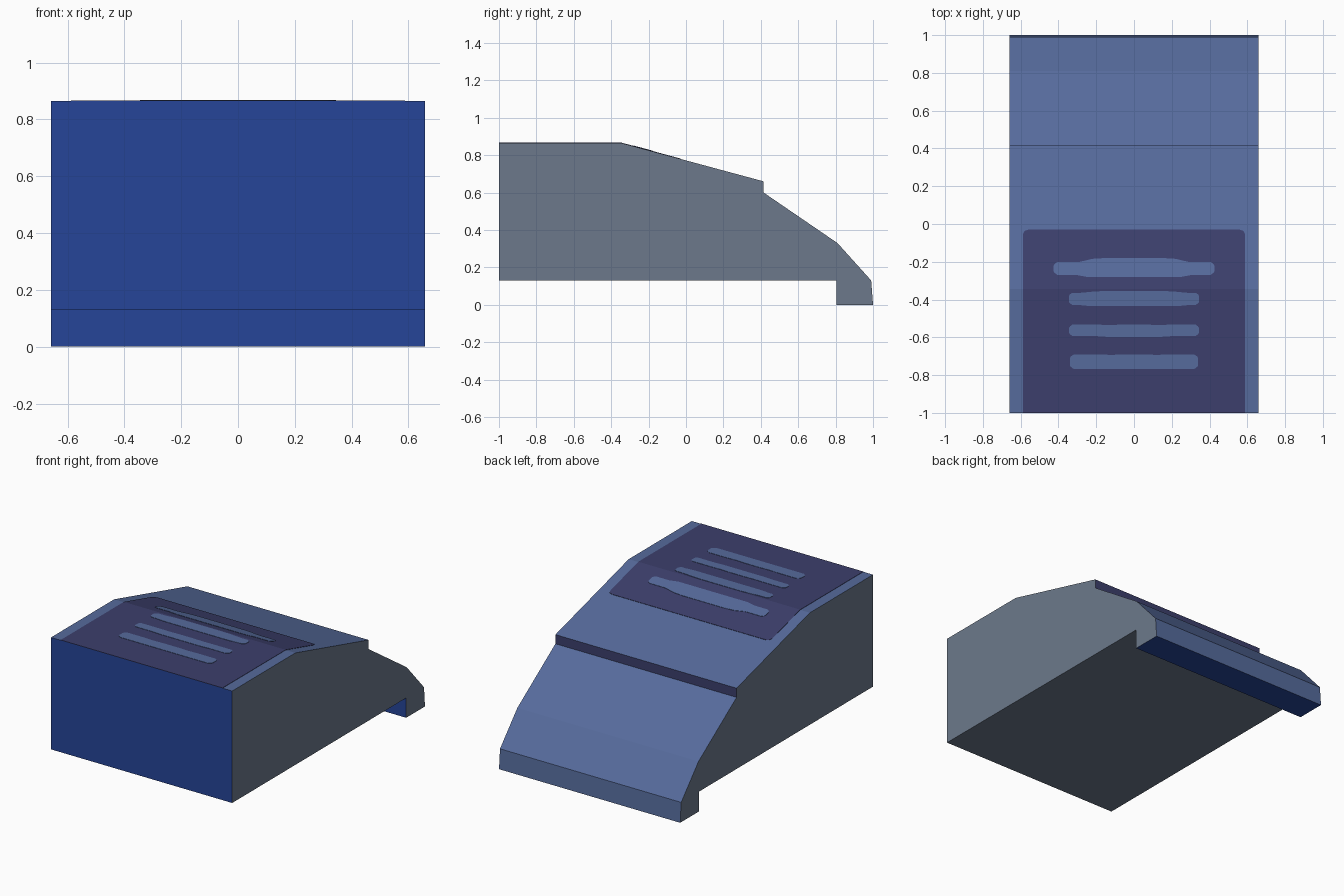
import bpy, bmesh

if "Cube" in bpy.data.objects:
    bpy.data.objects.remove(bpy.data.objects["Cube"])


def material(name, rgb):
    # sRGB 0-255 to linear diffuse colour
    lin = [(c / 255 / 12.92) if c < 11 else ((c / 255 + 0.055) / 1.055) ** 2.4 for c in rgb]
    m = bpy.data.materials.new(name)
    m.diffuse_color = (*lin, 1)
    m.use_nodes = True
    m.node_tree.nodes["Principled BSDF"].inputs["Base Color"].default_value = m.diffuse_color
    return m


PALE = material("pale_blue", (86, 107, 156))
GREY = material("slate_grey", (108, 121, 139))
BLUE = material("strong_blue", (38, 69, 153))
PURPLE = material("dark_purple", (60, 63, 108))

W = 0.658           # half width of the body
RIDGE, TOP = -0.345, 0.865


def add_object(name, bm, mats):
    bmesh.ops.recalc_face_normals(bm, faces=bm.faces)
    me = bpy.data.meshes.new(name)
    bm.to_mesh(me)
    bm.free()
    for m in mats:
        me.materials.append(m)
    ob = bpy.data.objects.new(name, me)
    bpy.context.collection.objects.link(ob)
    return ob


def prism(bm, lower, upper):
    """Closed solid between two matching outlines."""
    a = [bm.verts.new(p) for p in lower]
    b = [bm.verts.new(p) for p in upper]
    bm.faces.new(a)
    bm.faces.new(b[::-1])
    for i in range(len(a)):
        j = (i + 1) % len(a)
        bm.faces.new((a[i], a[j], b[j], b[i]))


def roof(y):
    """Height of the roof surface at y."""
    return TOP if y <= RIDGE else TOP - (y - RIDGE) * (TOP - 0.66) / (0.415 - RIDGE)


def plate(name, half, lift, mat):
    """Thin painted plate on the roof; half = right side of the outline."""
    outline = half + [(-x, y) for x, y in reversed(half)]
    bm = bmesh.new()
    prism(bm, [(x, y, roof(y) - 0.001) for x, y in outline],
          [(x, y, roof(y) + lift) for x, y in outline])
    return add_object(name, bm, [mat])


# Body: side profile extruded across the width
profile = [(-1, 0.13), (-1, TOP), (RIDGE, TOP), (0.415, 0.66), (0.415, 0.60),
           (0.81, 0.33), (0.99, 0.13), (1, 0), (0.805, 0), (0.805, 0.13)]
bm = bmesh.new()
prism(bm, [(-W, y, z) for y, z in profile], [(W, y, z) for y, z in profile])
bmesh.ops.recalc_face_normals(bm, faces=bm.faces)
for f in bm.faces:
    n, c = f.normal, f.calc_center_median()
    if abs(n.x) > 0.5:
        f.material_index = 1                       # sides
    elif n.z < -0.5:
        f.material_index = 2 if c.y > 0.8 else 1   # lip underside / floor
    elif n.y < -0.5:
        f.material_index = 2                       # front
    elif n.y > 0.9 and c.z > 0.5:
        f.material_index = 3                       # step on the slope
add_object("body", bm, [PALE, GREY, BLUE, PURPLE])

# Dark roof panel, in a flat and a sloping piece
plate("panel_flat", [(0.588, -1), (0.588, RIDGE)], 0.002, PURPLE)
plate("panel_slope", [(0.588, RIDGE), (0.588, -0.055), (0.58, -0.037), (0.56, -0.03)],
      0.002, PURPLE)


# Pale slots: y centre, half length, end half height, bulge x, bulge up, bulge down
slots = [(-0.235, 0.425, 0.034, 0.25, 0.055, 0.045),
         (-0.396, 0.345, 0.032, 0.24, 0.042, 0.038),
         (-0.563, 0.343, 0.030, 0.15, 0.031, 0.034),
         (-0.729, 0.340, 0.039, 0.15, 0.039, 0.039)]
for i, (y, l, t, bx, up, down) in enumerate(slots):
    k = t * 0.45
    half = [(bx, y - down), (bx + 0.06, y - t), (l - t * 0.55, y - t), (l - k * 0.3, y - t * 0.7),
            (l, y - k), (l, y + k), (l - k * 0.3, y + t * 0.7), (l - t * 0.55, y + t),
            (bx + 0.04, y + t), (bx - 0.03, y + up * 0.92), (bx - 0.1, y + up)]
    plate(f"slot_{i + 1}", half, 0.004, PALE)
